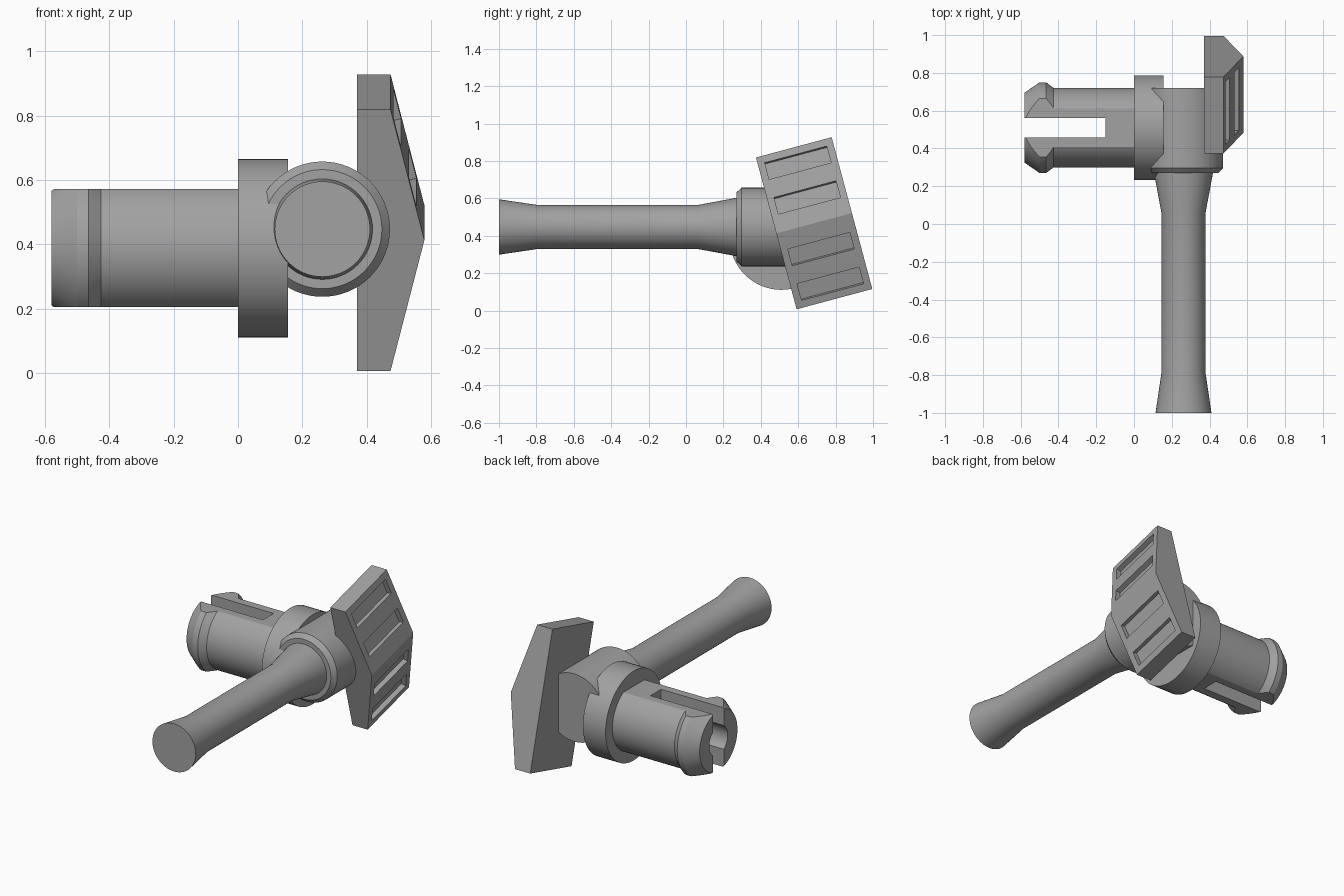
import bpy, bmesh
from math import radians, atan2
from mathutils import Matrix, Vector

if "Cube" in bpy.data.objects:
    bpy.data.objects.remove(bpy.data.objects["Cube"], do_unlink=True)

GREY = (0.36, 0.36, 0.36, 1)
grey = bpy.data.materials.new("plain_grey")
grey.use_nodes = True
grey.diffuse_color = GREY
grey.node_tree.nodes["Principled BSDF"].inputs["Base Color"].default_value = GREY

ALONG_X = Matrix.Rotation(radians(90), 4, "Y")    # lathe axis z -> +x
ALONG_Y = Matrix.Rotation(radians(-90), 4, "X")   # lathe axis z -> +y


def add_object(name, bm, matrix):
    bmesh.ops.transform(bm, matrix=matrix, verts=bm.verts)
    bmesh.ops.recalc_face_normals(bm, faces=bm.faces)
    mesh = bpy.data.meshes.new(name)
    bm.to_mesh(mesh)
    bm.free()
    mesh.materials.append(grey)
    obj = bpy.data.objects.new(name, mesh)
    bpy.context.collection.objects.link(obj)
    return obj


def lathe(name, profile, matrix, sides=64):
    """Closed solid of revolution from (position, radius) pairs."""
    bm = bmesh.new()
    rings = []
    for pos, radius in profile:
        ring = bmesh.ops.create_circle(bm, segments=sides, radius=radius,
                                       matrix=Matrix.Translation((0, 0, pos)))
        rings.append(ring["verts"])
    for a, b in zip(rings, rings[1:]):
        for i in range(sides):
            j = (i + 1) % sides
            bm.faces.new((a[i], a[j], b[j], b[i]))
    bm.faces.new(rings[0])
    bm.faces.new(rings[-1])
    return add_object(name, bm, matrix)


def box(name, size, matrix):
    bm = bmesh.new()
    bmesh.ops.create_cube(bm, size=1, matrix=Matrix.Diagonal((*size, 1)))
    return add_object(name, bm, matrix)


def cut(obj, cutter, operation="DIFFERENCE"):
    """Apply a boolean and discard the cutter."""
    cutter.hide_render = True
    mod = obj.modifiers.new("cut", "BOOLEAN")
    mod.operation, mod.object, mod.solver = operation, cutter, "EXACT"
    bpy.context.view_layer.objects.active = obj
    bpy.ops.object.modifier_apply(modifier=mod.name)
    bpy.data.objects.remove(cutter, do_unlink=True)


def smooth(*objects):
    bpy.ops.object.select_all(action="DESELECT")
    for obj in objects:
        obj.select_set(True)
    bpy.context.view_layer.objects.active = objects[0]
    bpy.ops.object.shade_smooth_by_angle(angle=radians(25))


# Split snap pin with flattened top and bottom
pin_frame = Matrix.Translation((0, 0.51, 0.388)) @ ALONG_X
pin = lathe("snap_pin", [(-0.58, 0.185), (-0.5, 0.24), (-0.465, 0.24),
                         (-0.425, 0.21), (0.05, 0.21)], pin_frame)
cut(pin, box("flats_cutter", (2, 1, 0.366),
             Matrix.Translation((0, 0.51, 0.388))), "INTERSECT")
cut(pin, box("slit_cutter", (0.6, 0.104, 1),
             Matrix.Translation((-0.45, 0.51, 0.388))))
cut(pin, lathe("bore_cutter", [(-0.7, 0.09), (-0.15, 0.09)], pin_frame))

# Round collar
collar = lathe("collar", [(0, 0.277), (0.155, 0.277)], pin_frame)

# Lever arm with flared ends, and the hub it joins
arm_frame = Matrix.Translation((0.262, 0, 0.447)) @ ALONG_Y
arm = lathe("lever_arm", [(-1, 0.148), (-0.79, 0.117), (0.06, 0.117),
                          (0.27, 0.156), (0.3, 0.156)], arm_frame)
hub = lathe("hub", [(0.27, 0.185), (0.297, 0.21), (0.72, 0.21)], arm_frame)

# Tilted thumb plate with a central ridge
BACK, EDGE, RIDGE, HALF, WIDTH = 0.37, 0.474, 0.579, 0.42, 0.419
tilt = Matrix.Translation((0, 0.685, 0.467)) @ Matrix.Rotation(radians(15), 4, "X")
bm = bmesh.new()
outline = [(BACK, -HALF), (EDGE, -HALF), (RIDGE, 0), (EDGE, HALF), (BACK, HALF)]
face = bm.faces.new([bm.verts.new((x, -WIDTH / 2, z)) for x, z in outline])
side = bmesh.ops.extrude_face_region(bm, geom=[face])["geom"]
bmesh.ops.translate(bm, vec=Vector((0, WIDTH, 0)),
                    verts=[v for v in side if isinstance(v, bmesh.types.BMVert)])
plate = add_object("thumb_plate", bm, tilt)

# Grip pockets sunk square to each sloping face
slope = atan2(RIDGE - EDGE, HALF)
for z in (-0.335, -0.143, 0.143, 0.335):
    x = RIDGE - (RIDGE - EDGE) * abs(z) / HALF
    turn = Matrix.Rotation(-slope if z > 0 else slope, 4, "Y")
    cut(plate, box("pocket_cutter", (0.06, 0.343, 0.095),
                   tilt @ Matrix.Translation((x, 0, z)) @ turn))

smooth(pin, collar, arm, hub)
